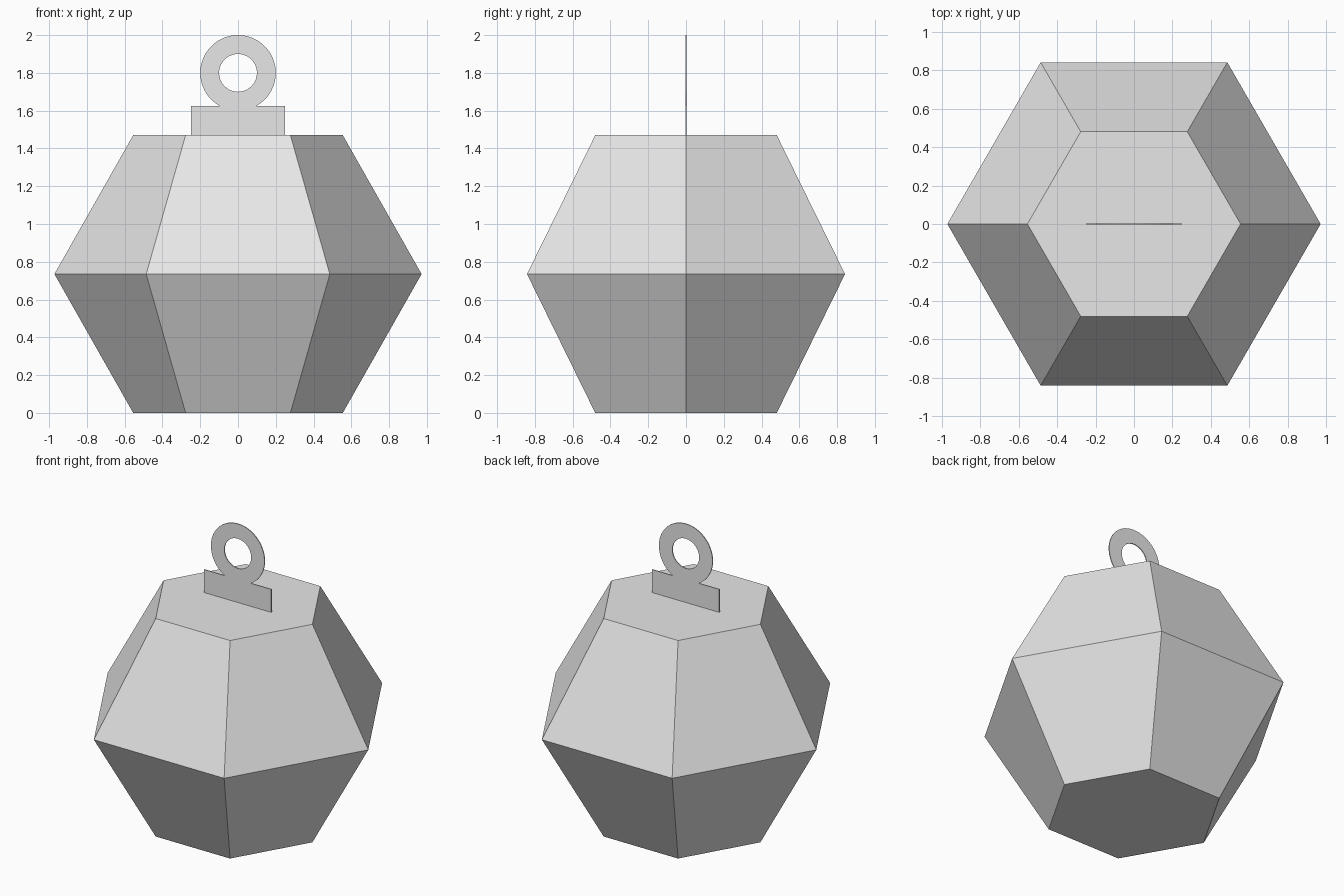
import bpy
import bmesh
from math import cos, sin, pi, asin, radians

cube = bpy.data.objects.get("Cube")
if cube:
    bpy.data.objects.remove(cube, do_unlink=True)

grey = bpy.data.materials.new("plain grey")
grey.use_nodes = True
colour = (0.8, 0.8, 0.8, 1)
grey.diffuse_color = colour
grey.node_tree.nodes["Principled BSDF"].inputs["Base Color"].default_value = colour

# Faceted body: three hexagonal rings, capped top and bottom
SIDES = 6
bm = bmesh.new()
rings = []
for radius, z in ((0.555, 0), (0.972, 0.735), (0.555, 1.47)):
    rings.append([bm.verts.new((radius * cos(2 * pi * i / SIDES),
                                radius * sin(2 * pi * i / SIDES), z))
                  for i in range(SIDES)])
for low, high in zip(rings, rings[1:]):
    for i in range(SIDES):
        j = (i + 1) % SIDES
        bm.faces.new((low[i], low[j], high[j], high[i]))
bm.faces.new(rings[0][::-1])
bm.faces.new(rings[-1])
mesh = bpy.data.meshes.new("faceted_body")
bm.to_mesh(mesh)
bm.free()
mesh.materials.append(grey)
body = bpy.data.objects.new("faceted_body", mesh)
bpy.context.collection.objects.link(body)


# Hanging loop: thin plate with a rectangular tab and a round eye
def arc(radius, start, end, steps, centre=1.8):
    return [(radius * cos(start + (end - start) * i / steps),
             centre + radius * sin(start + (end - start) * i / steps))
            for i in range(steps + 1)]


def add_outline(curve, points):
    spline = curve.splines.new("POLY")
    spline.points.add(len(points) - 1)
    for p, (x, y) in zip(spline.points, points):
        p.co = (x, y, 0, 1)
    spline.use_cyclic_u = True


tab_top, tab_half, outer, inner = 1.625, 0.25, 0.2, 0.1
neck = asin((tab_top - 1.8) / outer)
curve = bpy.data.curves.new("hanging_loop", "CURVE")
curve.dimensions = "2D"
curve.fill_mode = "BOTH"
curve.extrude = 0.003
add_outline(curve, [(-tab_half, 1.47), (tab_half, 1.47), (tab_half, tab_top)]
            + arc(outer, neck, pi - neck, 56) + [(-tab_half, tab_top)])
add_outline(curve, arc(inner, 0, 2 * pi, 64)[:-1])
curve.materials.append(grey)
loop = bpy.data.objects.new("hanging_loop", curve)
loop.rotation_euler.x = radians(90)
bpy.context.collection.objects.link(loop)

bpy.ops.object.select_all(action="DESELECT")
loop.select_set(True)
bpy.context.view_layer.objects.active = loop
bpy.ops.object.convert(target="MESH")
bpy.ops.object.shade_smooth_by_angle(angle=radians(30))
